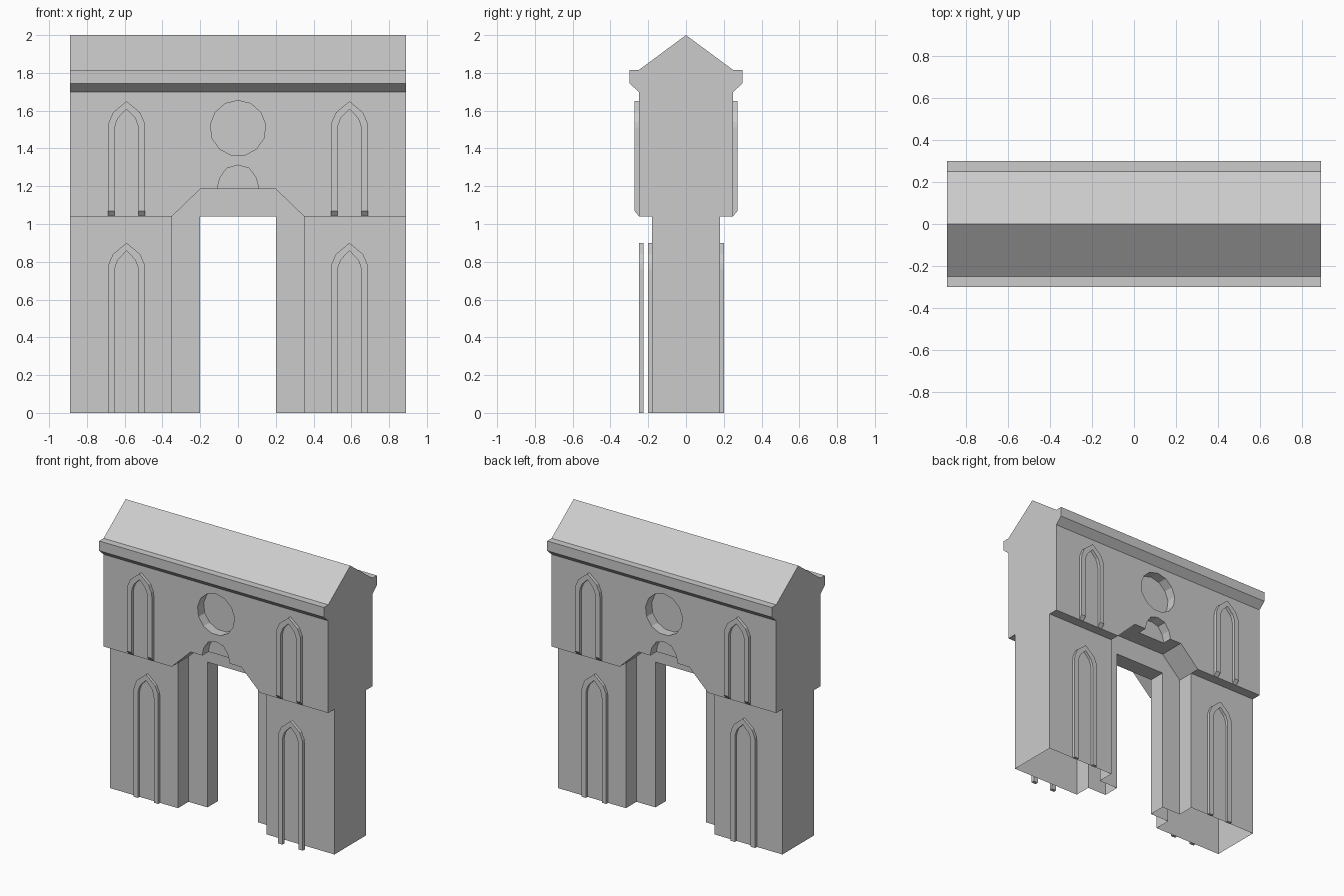
import bpy, bmesh, math

if "Cube" in bpy.data.objects:
    bpy.data.objects.remove(bpy.data.objects["Cube"])


def make_object(name, bm):
    bmesh.ops.recalc_face_normals(bm, faces=bm.faces)
    me = bpy.data.meshes.new(name)
    bm.to_mesh(me)
    bm.free()
    ob = bpy.data.objects.new(name, me)
    bpy.context.collection.objects.link(ob)
    return ob


def prism(name, pts, place, a, b):
    """Extrude a closed 2D outline between a and b; place maps (u, v, t) to 3D."""
    bm = bmesh.new()
    lo = [bm.verts.new(place(u, v, a)) for u, v in pts]
    hi = [bm.verts.new(place(u, v, b)) for u, v in pts]
    bm.faces.new(lo)
    bm.faces.new(hi[::-1])
    for i in range(len(pts)):
        j = (i + 1) % len(pts)
        bm.faces.new((lo[i], lo[j], hi[j], hi[i]))
    return make_object(name, bm)


def cut(ob, name, pts, a, b):
    """Cut an XZ outline out of ob between depths a and b."""
    tool = prism(name, pts, lambda u, v, t: (u, t, v), a, b)
    mod = ob.modifiers.new(name, 'BOOLEAN')
    mod.operation = 'DIFFERENCE'
    mod.solver = 'EXACT'
    mod.object = tool
    bpy.context.view_layer.objects.active = ob
    bpy.ops.object.modifier_apply(modifier=name)
    bpy.data.objects.remove(tool)


# Main body: cross-section with overhang, cornice and gable roof
half = [(0.18, 0), (0.18, 1.04), (0.25, 1.04), (0.25, 1.70),
        (0.30, 1.745), (0.30, 1.815), (0.25, 1.815)]
profile = half + [(0, 2.0)] + [(-y, z) for y, z in reversed(half)]
body = prism("gatehouse_body", profile, lambda u, v, t: (t, u, v), -0.89, 0.89)

# Passage, stepped portal recesses, round windows and niches
cut(body, "passage", [(-0.2, -0.1), (0.2, -0.1), (0.2, 1.04), (-0.2, 1.04)], -0.5, 0.5)
portal = [(-0.35, -0.1), (0.35, -0.1), (0.35, 1.04), (0.2, 1.185), (-0.2, 1.185), (-0.35, 1.04)]
rose = [(0.147 * math.sin(math.tau * i / 13), 1.507 + 0.147 * math.cos(math.tau * i / 13))
        for i in range(13)]
niche = [(-0.107, 1.15), (0.107, 1.15), (0.107, 1.20), (0.095, 1.245), (0.06, 1.295), (0, 1.312),
         (-0.06, 1.295), (-0.095, 1.245), (-0.107, 1.20)]
for s in (-1, 1):
    cut(body, "portal", portal, s * 0.06, s * 0.5)
    cut(body, "rose", rose, s * 0.18, s * 0.5)
    cut(body, "niche", niche, s * 0.18, s * 0.5)

# The piers are open underneath
bm = bmesh.new()
bm.from_mesh(body.data)
bottom = [f for f in bm.faces if all(abs(v.co.z) < 1e-4 for v in f.verts)]
bmesh.ops.delete(bm, geom=bottom, context='FACES')
bm.to_mesh(body.data)
bm.free()


def window_frame(name, cx, z0, z_shift, y_back, y_front, slope):
    """Pointed-arch moulding: a square-section strip bent over the arch."""
    out = [(0.098, None), (0.098, 0.76), (0.094, 0.79), (0.072, 0.84), (0, 0.90)]
    inn = [(0.063, None), (0.063, 0.75), (0.059, 0.775), (0.046, 0.81), (0, 0.858)]
    full = lambda p: [(-x, z) for x, z in p] + [(x, z) for x, z in reversed(p[:-1])]
    bm = bmesh.new()
    rings = []
    for o, i in zip(full(out), full(inn)):
        ring = []
        for (x, z), y in ((o, y_back), (o, y_front), (i, y_front), (i, y_back)):
            if z is None:
                h = z0 + (slope if y == y_front else 0)
            else:
                h = z + z_shift
            ring.append(bm.verts.new((cx + x, y, h)))
        rings.append(ring)
    for a, b in zip(rings, rings[1:]):
        for k in range(4):
            m = (k + 1) % 4
            bm.faces.new((a[k], a[m], b[m], b[k]))
    bm.faces.new(rings[0])
    bm.faces.new(rings[-1][::-1])
    return make_object(name, bm)


# Window frames on both levels and both sides; one lower front frame stands clear of the wall
for s, side in ((-1, "front"), (1, "back")):
    for cx, hand in ((-0.59, "left"), (0.59, "right")):
        window_frame(f"upper_frame_{side}_{hand}", cx, 1.04, 0.75, s * 0.248, s * 0.273, 0.03)
        y0, y1 = (0.226, 0.25) if (s < 0 and cx > 0) else (0.178, 0.20)
        window_frame(f"lower_frame_{side}_{hand}", cx, 0.0, 0.0, s * y0, s * y1, 0.0)
